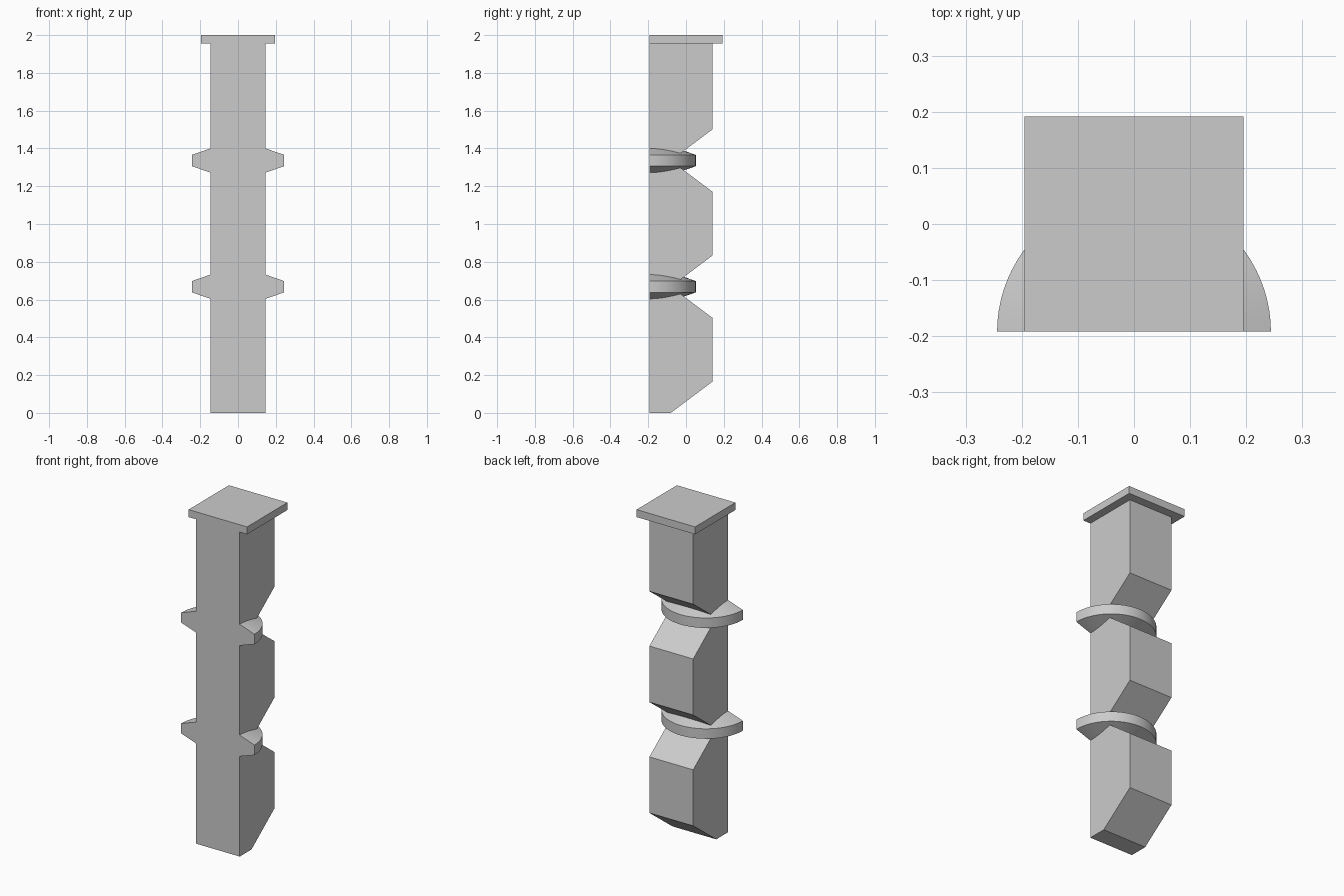
import bpy
import bmesh
from math import pi, sin, cos

cube = bpy.data.objects.get("Cube")
if cube:
    bpy.data.objects.remove(cube, do_unlink=True)

FRONT, BACK = -0.192, 0.14
HALF_W = 0.146
NOTCH_Y, NOTCH_H = -0.08, 0.165
PITCH = 0.668
CAP_Z = 1.955

grey = bpy.data.materials.new("light_grey")
grey.use_nodes = True
colour = (0.6, 0.6, 0.6, 1)
grey.diffuse_color = colour
grey.node_tree.nodes["Principled BSDF"].inputs["Base Color"].default_value = colour


def finish(name, bm):
    bmesh.ops.recalc_face_normals(bm, faces=bm.faces)
    mesh = bpy.data.meshes.new(name)
    bm.to_mesh(mesh)
    bm.free()
    mesh.materials.append(grey)
    obj = bpy.data.objects.new(name, mesh)
    bpy.context.collection.objects.link(obj)
    return obj


def extrude_profile(name, profile, half_width):
    """Extrude a side profile of (y, z) points across the width."""
    bm = bmesh.new()
    face = bm.faces.new([bm.verts.new((-half_width, y, z)) for y, z in profile])
    moved = bmesh.ops.extrude_face_region(bm, geom=[face])["geom"]
    verts = [v for v in moved if isinstance(v, bmesh.types.BMVert)]
    bmesh.ops.translate(bm, verts=verts, vec=(2 * half_width, 0, 0))
    return finish(name, bm)


def half_ring(name, z, steps=40):
    """Tapered collar swept half way round the back of the column."""
    profile = [(HALF_W, -0.064), (0.244, -0.03), (0.244, 0.03), (HALF_W, 0.064)]
    bm = bmesh.new()
    rows = []
    for i in range(steps + 1):
        a = pi * i / steps
        rows.append([bm.verts.new((r * cos(a), FRONT + r * sin(a), z + h))
                     for r, h in profile])
    for a, b in zip(rows, rows[1:]):
        for j in range(4):
            k = (j + 1) % 4
            bm.faces.new((a[j], a[k], b[k], b[j]))
    bm.faces.new(rows[0])
    bm.faces.new(rows[-1])
    obj = finish(name, bm)
    bpy.ops.object.select_all(action="DESELECT")
    obj.select_set(True)
    bpy.context.view_layer.objects.active = obj
    bpy.ops.object.shade_smooth_by_angle()


# Column with a chamfered foot and V notches in its back
outline = [(FRONT, CAP_Z), (FRONT, 0), (NOTCH_Y, 0), (BACK, NOTCH_H)]
for i in (1, 2):
    z = PITCH * i
    outline += [(BACK, z - NOTCH_H), (NOTCH_Y, z), (BACK, z + NOTCH_H)]
outline.append((BACK, CAP_Z))
extrude_profile("column", outline, HALF_W)

# Square cap plate
extrude_profile("cap_plate", [(FRONT, CAP_Z), (-FRONT, CAP_Z), (-FRONT, 2), (FRONT, 2)], 0.195)

# Collars at the notches
for i, label in ((1, "lower"), (2, "upper")):
    half_ring(label + "_collar", PITCH * i)
